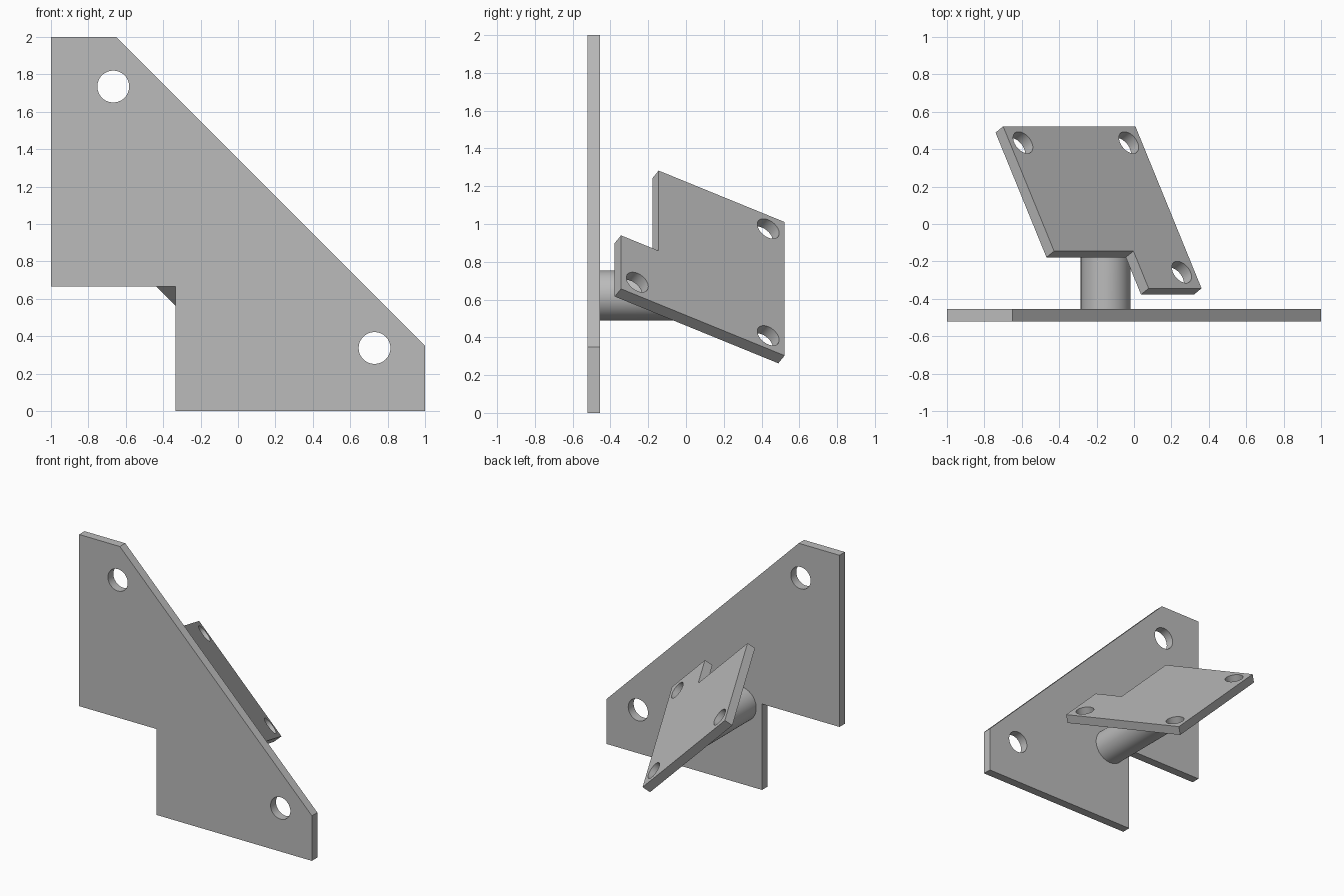
import bpy, bmesh, math
from mathutils import Vector, Matrix

cube = bpy.data.objects.get("Cube")
if cube:
    bpy.data.objects.remove(cube, do_unlink=True)

THICK = 0.0667

grey = bpy.data.materials.new("plain_grey")
grey.use_nodes = True
colour = (0.5, 0.5, 0.5, 1)
grey.diffuse_color = colour
grey.node_tree.nodes["Principled BSDF"].inputs["Base Color"].default_value = colour


def finish(name, bm):
    bmesh.ops.recalc_face_normals(bm, faces=bm.faces)
    mesh = bpy.data.meshes.new(name)
    bm.to_mesh(mesh)
    bm.free()
    mesh.materials.append(grey)
    obj = bpy.data.objects.new(name, mesh)
    bpy.context.collection.objects.link(obj)
    bpy.ops.object.select_all(action='DESELECT')
    obj.select_set(True)
    bpy.context.view_layer.objects.active = obj
    bpy.ops.object.shade_smooth_by_angle(angle=math.radians(30))
    return obj


def plate(name, outline, holes, radius, origin, u, v):
    """Flat plate with round holes, drawn on axes u and v, thickened along u x v."""
    bm = bmesh.new()
    circle = [(math.cos(a), math.sin(a)) for a in (math.tau * i / 48 for i in range(48))]
    loops = [outline] + [[(cx + radius * c, cy + radius * s) for c, s in circle] for cx, cy in holes]
    for loop in loops:
        verts = [bm.verts.new((x, y, 0)) for x, y in loop]
        for a, b in zip(verts, verts[1:] + verts[:1]):
            bm.edges.new((a, b))
    bmesh.ops.triangle_fill(bm, use_beauty=True, edges=bm.edges[:], normal=(0, 0, 1))
    ext = bmesh.ops.extrude_face_region(bm, geom=bm.faces[:], use_keep_orig=True)
    top = [g for g in ext["geom"] if isinstance(g, bmesh.types.BMVert)]
    bmesh.ops.translate(bm, verts=top, vec=(0, 0, THICK))
    frame = Matrix((u, v, u.cross(v))).transposed().to_4x4()
    bm.transform(Matrix.Translation(origin) @ frame)
    return finish(name, bm)


# Upright mounting plate
plate("mounting_plate",
      [(-1, 2), (-0.65, 2), (1, 0.35), (1, 0), (-0.335, 0), (-0.335, 0.667), (-1, 0.667)],
      [(-0.667, 1.735), (0.73, 0.337)], 0.085,
      Vector((0, -0.455, 0)), Vector((1, 0, 0)), Vector((0, 0, 1)))

# Tilted plate: turned 45 degrees about y and leaned back 30 degrees
h = math.sqrt(0.5)
u = Vector((h, 0, -h))
v = Vector((-h / 2, math.cos(math.radians(30)), -h / 2))
n = u.cross(v)
base = Vector((-0.346, -0.344, 1.364)) - n * THICK
plate("tilted_plate",
      [(0, 0.23), (0.6, 0.23), (0.6, 0), (1, 0), (1, 1), (0, 1)],
      [(0.1, 0.9), (0.9, 0.9), (0.9, 0.1)], 0.0667, base, u, v)

# Round post, its far end mitred to sit inside the tilted plate
bm = bmesh.new()
bmesh.ops.create_cone(bm, cap_ends=True, segments=64, radius1=0.133, radius2=0.133, depth=1)
bm.transform(Matrix.Translation((-0.152, 0, 0.622)) @ Matrix.Rotation(math.radians(-90), 4, 'X'))
seat = base + n * THICK * 0.3
for vert in bm.verts:
    if vert.co.y < 0:
        vert.co.y = -0.455
    else:
        vert.co.y = seat.y - (n.x * (vert.co.x - seat.x) + n.z * (vert.co.z - seat.z)) / n.y
finish("round_post", bm)
